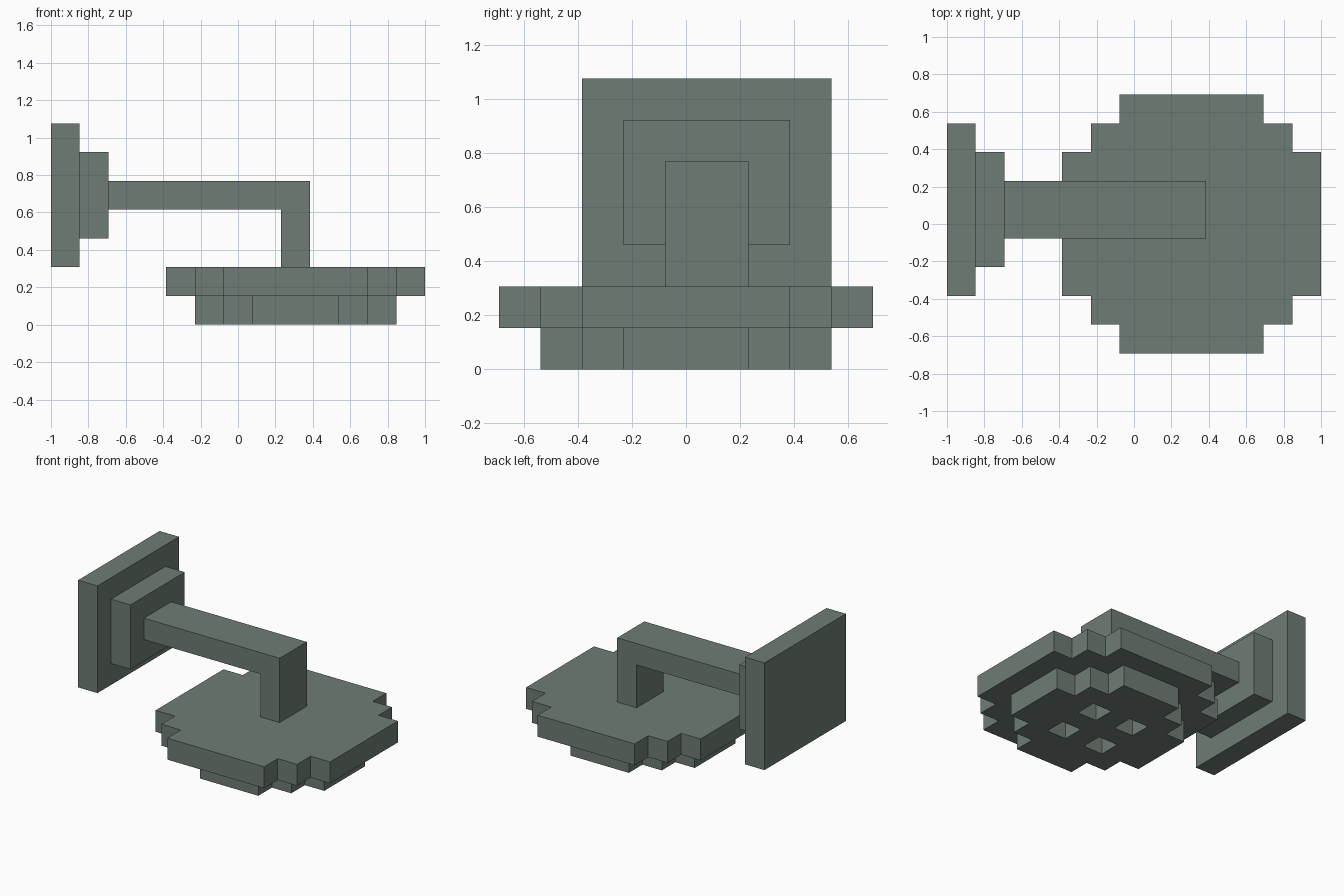
import bpy, bmesh, math
from mathutils import Vector

if "Cube" in bpy.data.objects:
    bpy.data.objects.remove(bpy.data.objects["Cube"])

U = 2 / 13  # block size: the model is 13 blocks long

metal = bpy.data.materials.new("grey_green_metal")
metal.diffuse_color = (0.162, 0.202, 0.178, 1)
metal.use_nodes = True
metal.node_tree.nodes["Principled BSDF"].inputs["Base Color"].default_value = metal.diffuse_color


def finish(bm, name):
    """Clean the mesh, convert block units to model units and link it."""
    bmesh.ops.recalc_face_normals(bm, faces=bm.faces)
    bmesh.ops.dissolve_limit(bm, angle_limit=math.radians(1),
                             verts=bm.verts, edges=bm.edges)
    # x counts from the wall side, y from the centre, z from the ground
    for v in bm.verts:
        v.co = Vector((v.co.x * U - 1, v.co.y * U, v.co.z * U))
    mesh = bpy.data.meshes.new(name)
    bm.to_mesh(mesh)
    bm.free()
    mesh.materials.append(metal)
    obj = bpy.data.objects.new(name, mesh)
    bpy.context.collection.objects.link(obj)
    return obj


def extrude(bm, faces, direction):
    out = bmesh.ops.extrude_face_region(bm, geom=faces)
    verts = [g for g in out["geom"] if isinstance(g, bmesh.types.BMVert)]
    bmesh.ops.translate(bm, verts=verts, vec=direction)


def prism(name, profile, y0, y1):
    """Extrude an x-z outline along y."""
    bm = bmesh.new()
    face = bm.faces.new([bm.verts.new((x, y0, z)) for x, z in profile])
    extrude(bm, [face], (0, y1 - y0, 0))
    return finish(bm, name)


def stepped_disc(name, size, z, holes=False):
    """Square of cells with stair-step corners, optionally with four holes."""
    bm = bmesh.new()
    bmesh.ops.create_grid(bm, x_segments=size, y_segments=size, size=size / 2)
    half = size // 2
    drop = []
    for f in bm.faces:
        c = f.calc_center_median()
        i, j = abs(round(c.x)), abs(round(c.y))
        if i + j > 2 * half - 2 or (holes and i == 1 and j == 1):
            drop.append(f)
    bmesh.ops.delete(bm, geom=drop, context='FACES')
    bmesh.ops.translate(bm, verts=bm.verts, vec=(8.5, 0, z))
    extrude(bm, bm.faces[:], (0, 0, 1))
    return finish(bm, name)


def rect(x0, x1, z0, z1):
    return [(x0, z0), (x1, z0), (x1, z1), (x0, z1)]


# Wall mount
prism("wall_plate", rect(0, 1, 2, 7), -2.5, 3.5)
prism("wall_collar", rect(1, 2, 3, 6), -1.5, 2.5)

# Bent arm
prism("arm", [(2, 4), (8, 4), (8, 2), (9, 2), (9, 5), (2, 5)], -0.5, 1.5)

# Shower head: wide upper disc and perforated lower disc
stepped_disc("head_upper", 9, 1)
stepped_disc("head_nozzle", 7, 0, holes=True)
